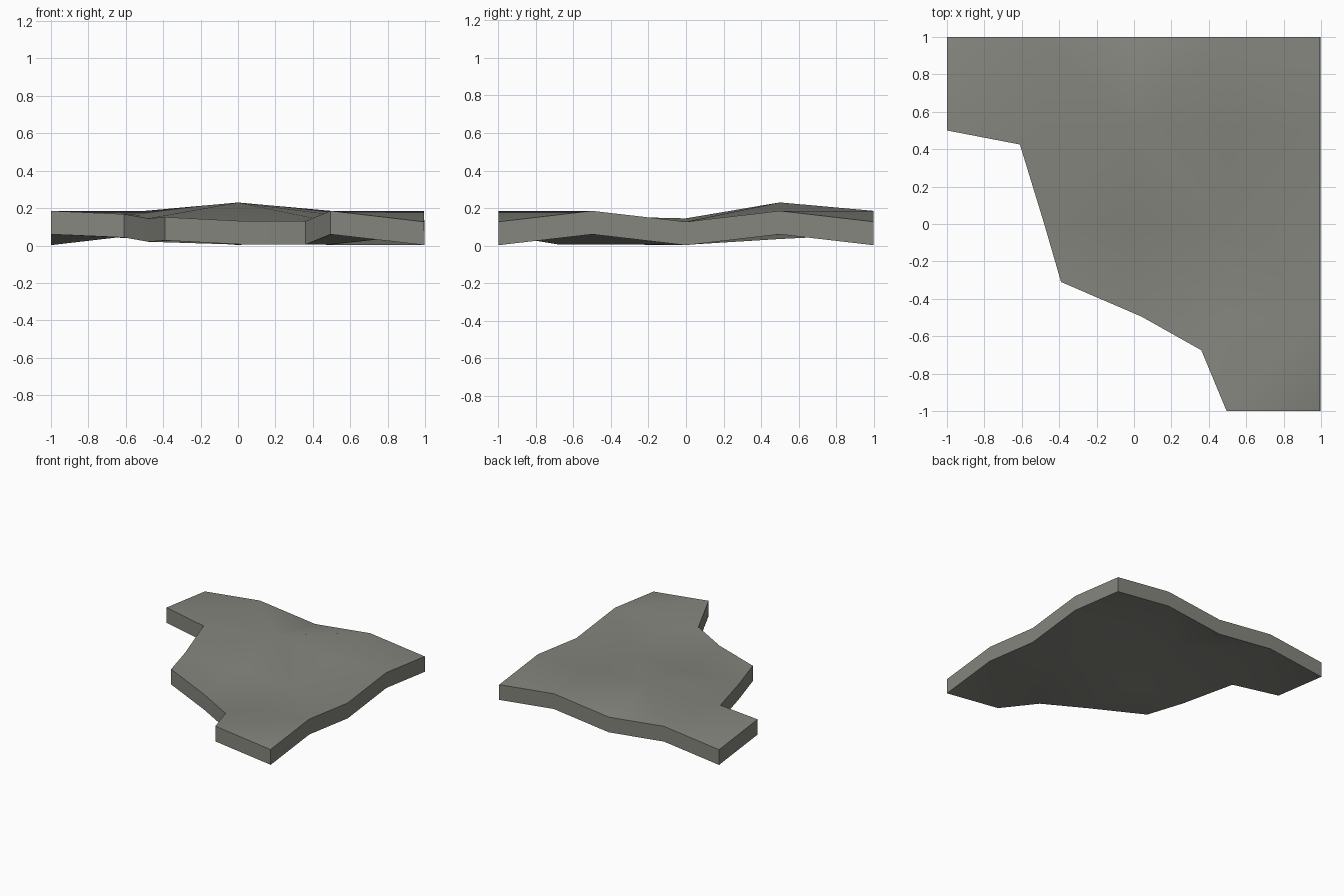
import bpy, bmesh, math
from mathutils import Vector
from mathutils.geometry import delaunay_2d_cdt

if "Cube" in bpy.data.objects:
    bpy.data.objects.remove(bpy.data.objects["Cube"])

THICK = 0.123
LOW, HIGH = 0.127, 0.185      # alternating wave heights along the straight sides

# Rim outline, counter-clockwise: x, y, top height
rim = [(1, y, HIGH if abs(y) == 0.5 else LOW) for y in (-1, -0.5, 0, 0.5, 1)]
rim += [(x, 1, HIGH if abs(x) == 0.5 else LOW) for x in (0.5, 0, -0.5, -1)]
# Broken edge across the front left
rim += [(-1, 0.5, HIGH), (-0.61, 0.425, 0.168), (-0.48, 0, 0.145), (-0.39, -0.31, 0.152),
        (0.04, -0.495, 0.13), (0.36, -0.675, 0.13), (0.495, -1, HIGH)]
# Inner points: x, y, top height, bottom height
inner = [(0.5, 0.5, 0.165, 0.035), (0, 0.5, 0.23, 0.105), (-0.5, 0.5, 0.162, 0.035),
         (0, 0, 0.128, 0.005), (0.5, 0, 0.127, 0.004), (0.5, -0.5, 0.132, 0.006)]
# Ridges: diamond pattern of diagonals between neighbouring points
ridges = [((0.495, -1), (1, -0.5)), ((1, -0.5), (0.5, 0)), ((0.5, 0), (1, 0.5)),
          ((1, 0.5), (0.5, 1)), ((0.5, 1), (0, 0.5)), ((0, 0.5), (-0.5, 1)),
          ((-0.5, 1), (-1, 0.5)), ((0, 0.5), (0.5, 0)), ((0, 0.5), (-0.48, 0)),
          ((0.5, 0), (0.04, -0.495))]

pts = [(x, y, t, max(0, t - THICK - 0.002)) for x, y, t in rim] + inner
n = len(rim)
index = {p[:2]: i for i, p in enumerate(pts)}
edges = [(i, (i + 1) % n) for i in range(n)]
edges += [(index[a], index[b]) for a, b in ridges]
result = delaunay_2d_cdt([Vector(p[:2]) for p in pts], edges, [], 0, 1e-5)

# Keep only the triangles inside the outline
def inside(x, y):
    hit = False
    for i in range(n):
        (ax, ay, _), (bx, by, _) = rim[i], rim[(i + 1) % n]
        if (ay > y) != (by > y) and x < ax + (y - ay) * (bx - ax) / (by - ay):
            hit = not hit
    return hit

bm = bmesh.new()
# The upper right edge leans in slightly
top = [bm.verts.new((0.995 if x == 1 else x, y, t)) for x, y, t, b in pts]
bottom = [bm.verts.new((0.997 if x == 1 else x, y, b)) for x, y, t, b in pts]
orig = [ids[0] for ids in result[3]]
for f in result[2]:
    tri = [orig[i] for i in f]
    if inside(sum(pts[i][0] for i in tri) / 3, sum(pts[i][1] for i in tri) / 3):
        bm.faces.new([top[i] for i in tri])
        bm.faces.new([bottom[i] for i in reversed(tri)])
# Side walls
for i in range(n):
    j = (i + 1) % n
    bm.faces.new((bottom[i], bottom[j], top[j], top[i]))
bmesh.ops.recalc_face_normals(bm, faces=bm.faces)

mesh = bpy.data.meshes.new("ground_slab")
bm.to_mesh(mesh)
bm.free()
slab = bpy.data.objects.new("ground_slab", mesh)
bpy.context.collection.objects.link(slab)

stone = bpy.data.materials.new("warm_grey_stone")
stone.diffuse_color = (0.235, 0.235, 0.21, 1)
stone.use_nodes = True
stone.node_tree.nodes["Principled BSDF"].inputs["Base Color"].default_value = stone.diffuse_color
mesh.materials.append(stone)

# Smooth rolling surfaces, sharp rim
bpy.context.view_layer.objects.active = slab
slab.select_set(True)
bpy.ops.object.shade_smooth_by_angle(angle=math.radians(30))
